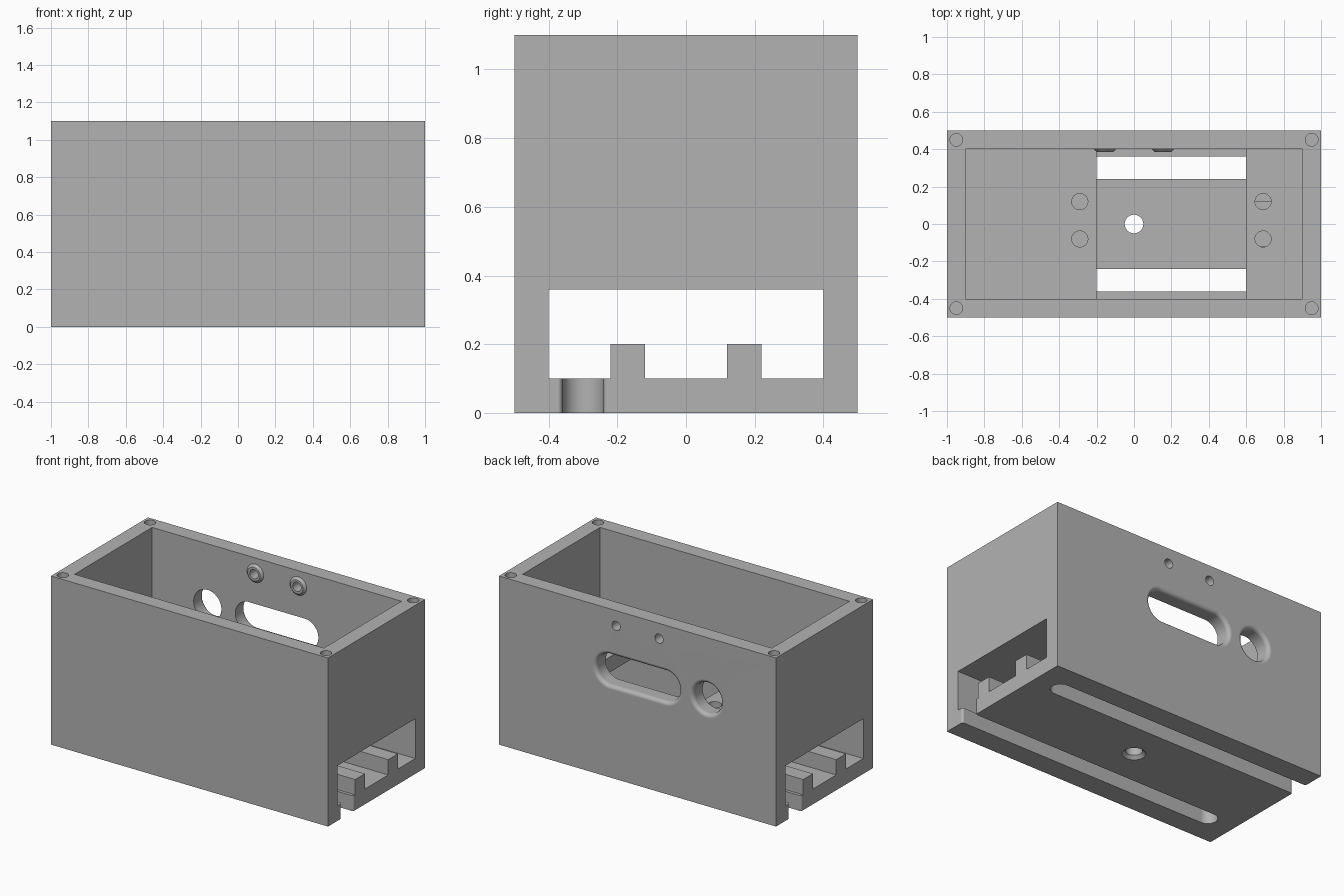
import bpy, bmesh, math
from mathutils import Vector

if "Cube" in bpy.data.objects:
    bpy.data.objects.remove(bpy.data.objects["Cube"], do_unlink=True)

GREY = (0.45, 0.45, 0.45, 1)
mat = bpy.data.materials.new("matte grey")
mat.use_nodes = True
mat.diffuse_color = GREY
mat.node_tree.nodes["Principled BSDF"].inputs["Base Color"].default_value = GREY


def loft(name, rings):
    """Closed solid through a list of equal-length rings of points."""
    bm = bmesh.new()
    loops = [[bm.verts.new(p) for p in ring] for ring in rings]
    n = len(loops[0])
    for a, b in zip(loops, loops[1:]):
        for i in range(n):
            j = (i + 1) % n
            bm.faces.new((a[i], a[j], b[j], b[i]))
    bm.faces.new(loops[0])
    bm.faces.new(loops[-1])
    bmesh.ops.recalc_face_normals(bm, faces=bm.faces)
    mesh = bpy.data.meshes.new(name)
    bm.to_mesh(mesh)
    bm.free()
    mesh.materials.append(mat)
    ob = bpy.data.objects.new(name, mesh)
    bpy.context.collection.objects.link(ob)
    return ob


def box(name, x, y, z):
    return loft(name, [[(x[0], y[0], h), (x[1], y[0], h), (x[1], y[1], h), (x[0], y[1], h)]
                       for h in z])


def stadium(name, centre, axis, steps, half=0.0, segs=32):
    """Round or slotted plug along an axis; steps are (position, radius)."""
    rings = []
    for pos, r in steps:
        ring = []
        for i in range(segs):
            a = 2 * math.pi * (i + 0.5) / segs
            u = r * math.cos(a) + math.copysign(half, math.cos(a))
            v = r * math.sin(a)
            ring.append((centre[0] + u, centre[1] + v, pos) if axis == "z"
                        else (centre[0] + u, pos, centre[1] + v))
        rings.append(ring)
    return loft(name, rings)


def combine(target, tool, operation="DIFFERENCE"):
    mod = target.modifiers.new("combine", "BOOLEAN")
    mod.operation, mod.solver, mod.object = operation, "EXACT", tool
    bpy.context.view_layer.objects.active = target
    bpy.ops.object.modifier_apply(modifier=mod.name)
    bpy.data.objects.remove(tool, do_unlink=True)


# Outer block, open tub, well in the tub floor and lengthwise channel
body = box("enclosure_body", (-1, 1), (-0.5, 0.5), (0, 1.1))
combine(body, box("tub", (-0.9, 0.9), (-0.4, 0.4), (0.46, 1.3)))
combine(body, box("channel", (-1.2, 1.2), (-0.4, 0.4), (0.1, 0.36)))
combine(body, box("well", (-0.2, 0.6), (-0.4, 0.4), (0.2, 0.7)))

# Guide rails at both ends of the channel
for sx in (-1, 1):
    for sy in (-1, 1):
        combine(body, box("rail", sorted((sx, sx * 0.6)), sorted((sy * 0.12, sy * 0.22)),
                          (0.05, 0.2)), "UNION")

# Floor slots, each open at one end with a softened mouth
R, FILLET = 0.06, 0.014
for s in (-1, 1):
    half = [(-0.87 + R - R * math.sin(a), R * math.cos(a))
            for a in [math.pi / 2 * (1 - i / 8) for i in range(9)]]
    half += [(1 - FILLET + FILLET * math.sin(a), R + FILLET * (1 - math.cos(a)))
             for a in [math.pi / 2 * i / 6 for i in range(7)]]
    half.append((1.1, R + FILLET))
    outline = half + [(x, -w) for x, w in reversed(half[1:])]
    combine(body, loft("floor_slot", [[(s * x, s * (w - 0.3), h) for x, w in outline]
                                      for h in (-0.1, 0.15)]))

# Centre hole, chamfered underneath
combine(body, stadium("centre_hole", (0, 0), "z",
                      [(-0.01, 0.08), (0.02, 0.05), (0.15, 0.05)]))

# Screw holes through the platforms and blind holes in the rim corners
for x in (-0.29, 0.69):
    for y in (-0.08, 0.12):
        combine(body, stadium("platform_hole", (x, y), "z", [(0.3, 0.043), (0.5, 0.043)]))
for x in (-0.95, 0.95):
    for y in (-0.45, 0.45):
        combine(body, stadium("rim_hole", (x, y), "z", [(0.9, 0.034), (1.2, 0.034)]))

# Back wall openings with a rounded outer edge
F = 0.025
edge = [(0.5 - F + F * math.sin(a), 0.1 + F * (1 - math.cos(a)))
        for a in [math.pi / 2 * i / 6 for i in range(7)]]
steps = [(0.35, 0.1)] + edge + [(0.55, 0.1 + F)]
combine(body, stadium("round_port", (-0.5, 0.7), "y", steps))
combine(body, stadium("long_port", (0, 0.7), "y", steps, half=0.2))

# Small bosses inside the back wall, drilled through
for x in (-0.155, 0.155):
    combine(body, stadium("boss", (x, 1.0), "y", [(0.385, 0.045), (0.4, 0.06), (0.45, 0.06)]),
            "UNION")
    combine(body, stadium("boss_hole", (x, 1.0), "y", [(0.3, 0.03), (0.6, 0.03)]))

bpy.ops.object.select_all(action="DESELECT")
body.select_set(True)
bpy.context.view_layer.objects.active = body
bpy.ops.object.shade_smooth_by_angle(angle=math.radians(30))
weighted = body.modifiers.new("weighted_normals", "WEIGHTED_NORMAL")
weighted.keep_sharp = True
